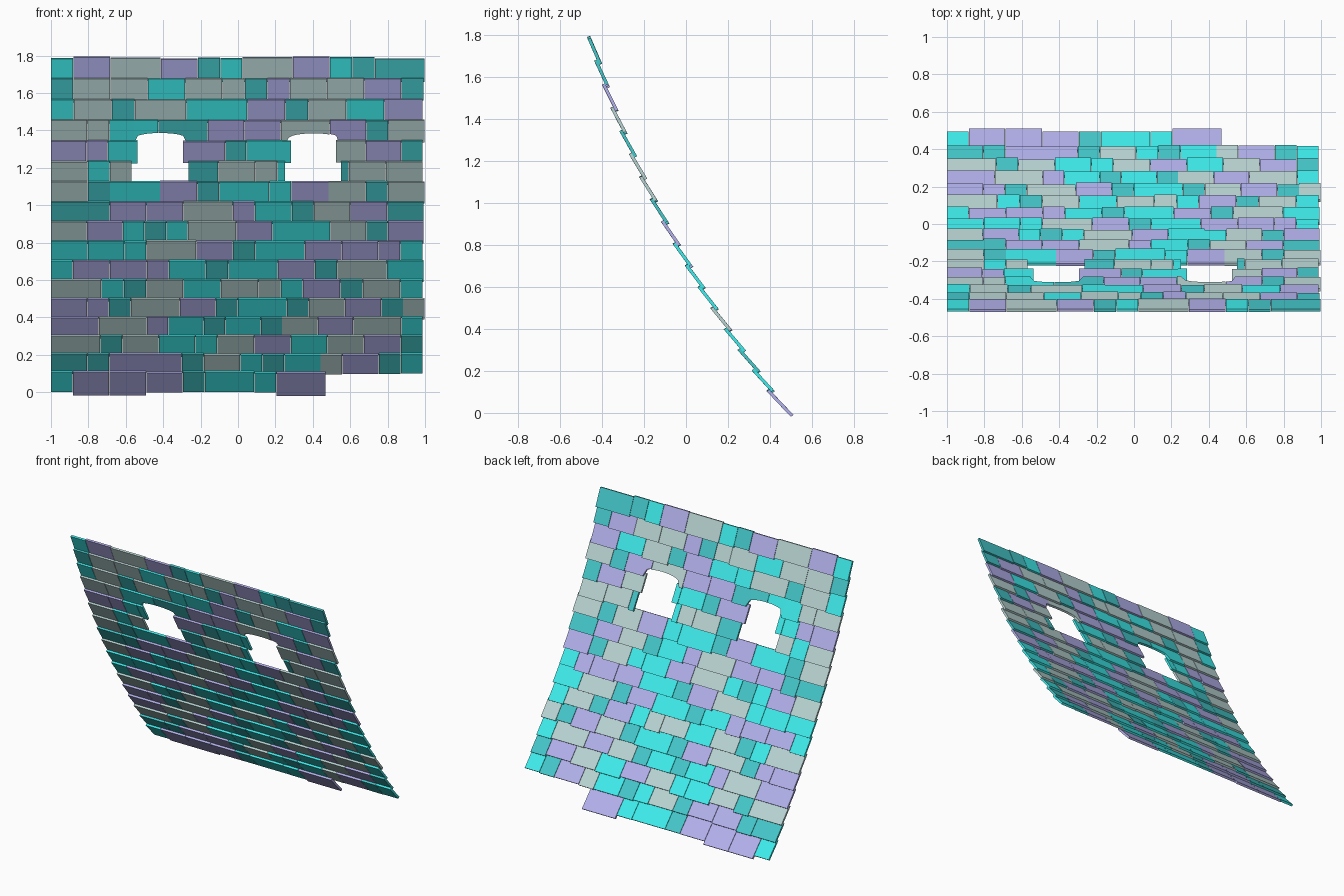
import bpy, bmesh, math, random
from mathutils import Vector

if "Cube" in bpy.data.objects:
    bpy.data.objects.remove(bpy.data.objects["Cube"])

random.seed(4)
STEP, LENGTH, THICK, GAP = 0.1185, 0.132, 0.0155, 0.0025

# Four slate colours
COLOURS = {"c": (0.05, 0.85, 0.85, 1), "d": (0.06, 0.58, 0.60, 1),
           "p": (0.45, 0.44, 0.84, 1), "g": (0.49, 0.67, 0.66, 1)}
MATS = {}
for key, rgba in COLOURS.items():
    MATS[key] = bpy.data.materials.new("slate_" + key)
    MATS[key].diffuse_color = rgba

# Courses from the ridge down: letter = colour, capital = wide, plus = wider
ROWS = ["cPG+PdcG+PcdD+", "dGGCGgdpGGPd", "cGdG+cCPdGCP", "GgC+D+PPG+PdG",
        "PpcC+P+dCC+GPd", "GcgC+DGgC+dGG", "GdC+PdC+cPGdG", "DdPPG+pCdGPD",
        "GPcdcG+PCcGdP", "CCcG+PdC+PPpc", "cPPpCdC+PdG+C", "G+cdGCGgcPdGc",
        "PpdG+PdC+dGPdg", "P+G+pCdCdGPG+c", "G+dGCcGPCGPd", "DdPPdGcdCgPdc",
        "cPPPdC+cP+"]
# Window openings (left, right) per course index
HOLES = {4: [(-0.535, -0.295), (0.285, 0.525)],
         5: [(-0.56, -0.265), (0.255, 0.55)]}
ARCHES = [(-0.415, 0.135), (0.405, 0.135)]


def roof_y(z):
    d = z - 0.919
    return -0.124 - 0.514 * d + 0.1327 * d * d


def roof_frame(s):
    """Point and outward normal at distance s down the sagging roof curve."""
    z, n = 1.791, 60
    for _ in range(n):
        slope = -0.514 + 0.2654 * (z - 0.919)
        z -= s / n / math.hypot(1, slope)
    slope = -0.514 + 0.2654 * (z - 0.919)
    return Vector((0, roof_y(z), z)), Vector((0, 1, -slope)).normalized()


def parse(row, left, right):
    """Turn a course string into (colour, x0, x1) tiles filling the span."""
    tiles = []
    for ch in row:
        if ch == "+":
            tiles[-1][1] += 0.07
        else:
            tiles.append([ch.lower(), 0.2 if ch.isupper() else 0.12])
    scale = (right - left) / sum(w for _, w in tiles)
    x, out = left, []
    for colour, w in tiles:
        out.append((colour, x, x + w * scale))
        x += w * scale
    return out


def cut(x0, x1, holes):
    """Pieces of a tile left outside the window openings."""
    pieces = [(x0, x1)]
    for a, b in holes:
        pieces = [p for u, v in pieces for p in ((u, min(v, a)), (max(u, b), v))
                  if p[1] - p[0] > 0.01]
    return pieces


def add_tile(bm, x0, x1, top, length, mat, arched):
    n = 12 if arched else 1
    rings = []
    for i in range(n + 1):
        x = x0 + (x1 - x0) * i / n
        ln = length
        if arched:
            for c, half in ARCHES:
                u = (x - c) / half
                if abs(u) < 1:
                    ln = 0.104 - 0.03 * math.sqrt(1 - u * u)
        p, a = roof_frame(top)
        q, b = roof_frame(top + ln)
        tilt = THICK * ln / LENGTH
        side = Vector((x, 0, 0))
        rings.append([bm.verts.new(side + v) for v in
                      (p, p + a * THICK, q + b * (tilt + THICK), q + b * tilt)])
    faces = [bm.faces.new(rings[0]), bm.faces.new(rings[-1][::-1])]
    for r0, r1 in zip(rings, rings[1:]):
        for k in range(4):
            j = (k + 1) % 4
            faces.append(bm.faces.new((r0[k], r1[k], r1[j], r0[j])))
    for f in faces:
        f.material_index = mat


# Overlapping courses
keys = list(MATS)
for i, row in enumerate(ROWS):
    last = i == len(ROWS) - 1
    bm = bmesh.new()
    right = 0.47 if last else 1 - random.choice((0, 0.005, 0.012))
    for colour, x0, x1 in parse(row, -1, right):
        length = LENGTH + random.uniform(-0.004, 0.012)
        if last:
            length = 0.166 if colour == "p" and not -0.5 < x0 < 0 else 0.142
        top = i * STEP + random.uniform(0, 0.012 if i == 0 else 0.004)
        for u, v in cut(x0, x1, HOLES.get(i, [])):
            add_tile(bm, u, v - GAP, top, length, keys.index(colour), i == 3)
    bmesh.ops.recalc_face_normals(bm, faces=bm.faces)
    mesh = bpy.data.meshes.new(f"shingle_row_{i + 1:02d}")
    bm.to_mesh(mesh)
    bm.free()
    for m in MATS.values():
        mesh.materials.append(m)
    bpy.context.collection.objects.link(bpy.data.objects.new(mesh.name, mesh))

for m in bpy.data.materials:
    if m.users and not m.is_grease_pencil:
        m.use_nodes = True
        m.node_tree.nodes["Principled BSDF"].inputs["Base Color"].default_value = m.diffuse_color
